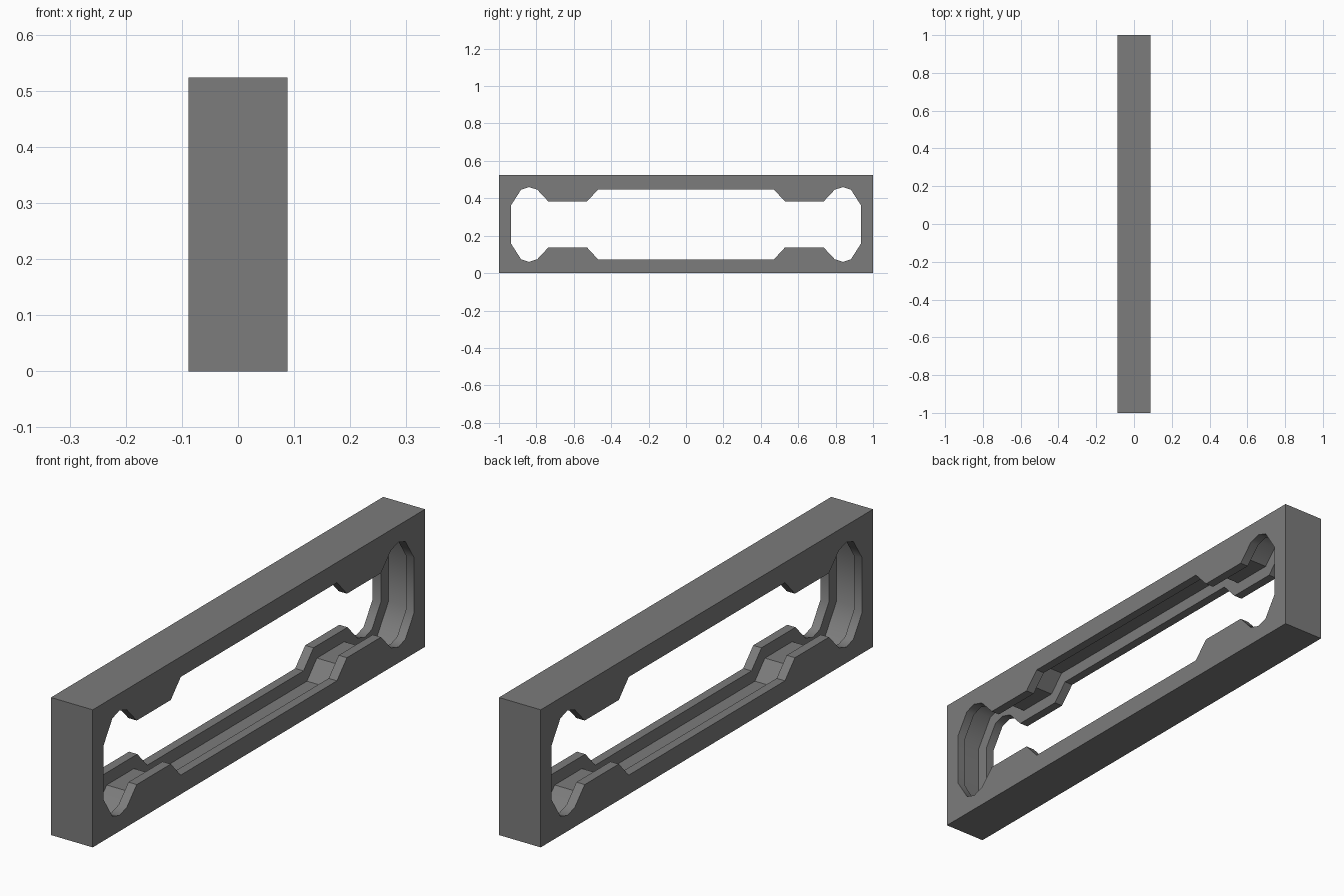
import bpy, bmesh, math
from mathutils import Vector

if "Cube" in bpy.data.objects:
    bpy.data.objects.remove(bpy.data.objects["Cube"])

HALF_X, HEIGHT = 0.088, 0.524
MID = HEIGHT / 2
HOLE_MID = 0.26
LIP = 0.035      # thickness of the lip on each face
GROOVE = 0.047   # depth of the hidden groove

# Quarter outline of the opening: (y, height above the centre line)
quarter = [(0.935, 0.103), (0.882, 0.186), (0.84, 0.2), (0.795, 0.186),
           (0.735, 0.122), (0.53, 0.122), (0.47, 0.187)]
top = quarter + [(-y, h) for y, h in reversed(quarter)]
outline = [Vector((y, h)) for y, h in top + [(-y, -h) for y, h in top]]


def offset(pts, d):
    """Mitred outward offset of a counter-clockwise loop."""
    result = []
    for i, p in enumerate(pts):
        a = (p - pts[i - 1]).normalized()
        b = (pts[(i + 1) % len(pts)] - p).normalized()
        na, nb = Vector((a.y, -a.x)), Vector((b.y, -b.x))
        result.append(p + (na + nb) * d / (1 + na.dot(nb)))
    return result


def prism(name, pts, half, mid):
    """Solid of a y-z outline, extruded along x."""
    bm = bmesh.new()
    face = bm.faces.new([bm.verts.new((-half, p.x, p.y + mid)) for p in pts])
    ext = bmesh.ops.extrude_face_region(bm, geom=[face])
    verts = [v for v in ext["geom"] if isinstance(v, bmesh.types.BMVert)]
    bmesh.ops.translate(bm, verts=verts, vec=(2 * half, 0, 0))
    bmesh.ops.recalc_face_normals(bm, faces=bm.faces)
    mesh = bpy.data.meshes.new(name)
    bm.to_mesh(mesh)
    bm.free()
    obj = bpy.data.objects.new(name, mesh)
    bpy.context.collection.objects.link(obj)
    return obj


# Outer block
block = [Vector(p) for p in [(1, -MID), (1, MID), (-1, MID), (-1, -MID)]]
frame = prism("frame", block, HALF_X, MID)

# Dark grey finish
mat = bpy.data.materials.new("dark_grey")
mat.diffuse_color = (0.2, 0.2, 0.2, 1)
mat.use_nodes = True
mat.node_tree.nodes["Principled BSDF"].inputs["Base Color"].default_value = mat.diffuse_color
frame.data.materials.append(mat)

# Through opening, then the wider groove between the two lips
cutters = [prism("opening_cutter", outline, HALF_X + 0.1, HOLE_MID),
           prism("groove_cutter", offset(outline, GROOVE), HALF_X - LIP, HOLE_MID)]
bpy.context.view_layer.objects.active = frame
for cutter in cutters:
    cutter.hide_render = True
    cutter.data.materials.append(mat)
    mod = frame.modifiers.new(cutter.name, 'BOOLEAN')
    mod.operation = 'DIFFERENCE'
    mod.solver = 'EXACT'
    mod.object = cutter
    bpy.ops.object.modifier_apply(modifier=mod.name)
    bpy.data.objects.remove(cutter)

# Soft shading around the rounded ends, crisp edges elsewhere
frame.select_set(True)
bpy.ops.object.shade_smooth_by_angle(angle=math.radians(40))
